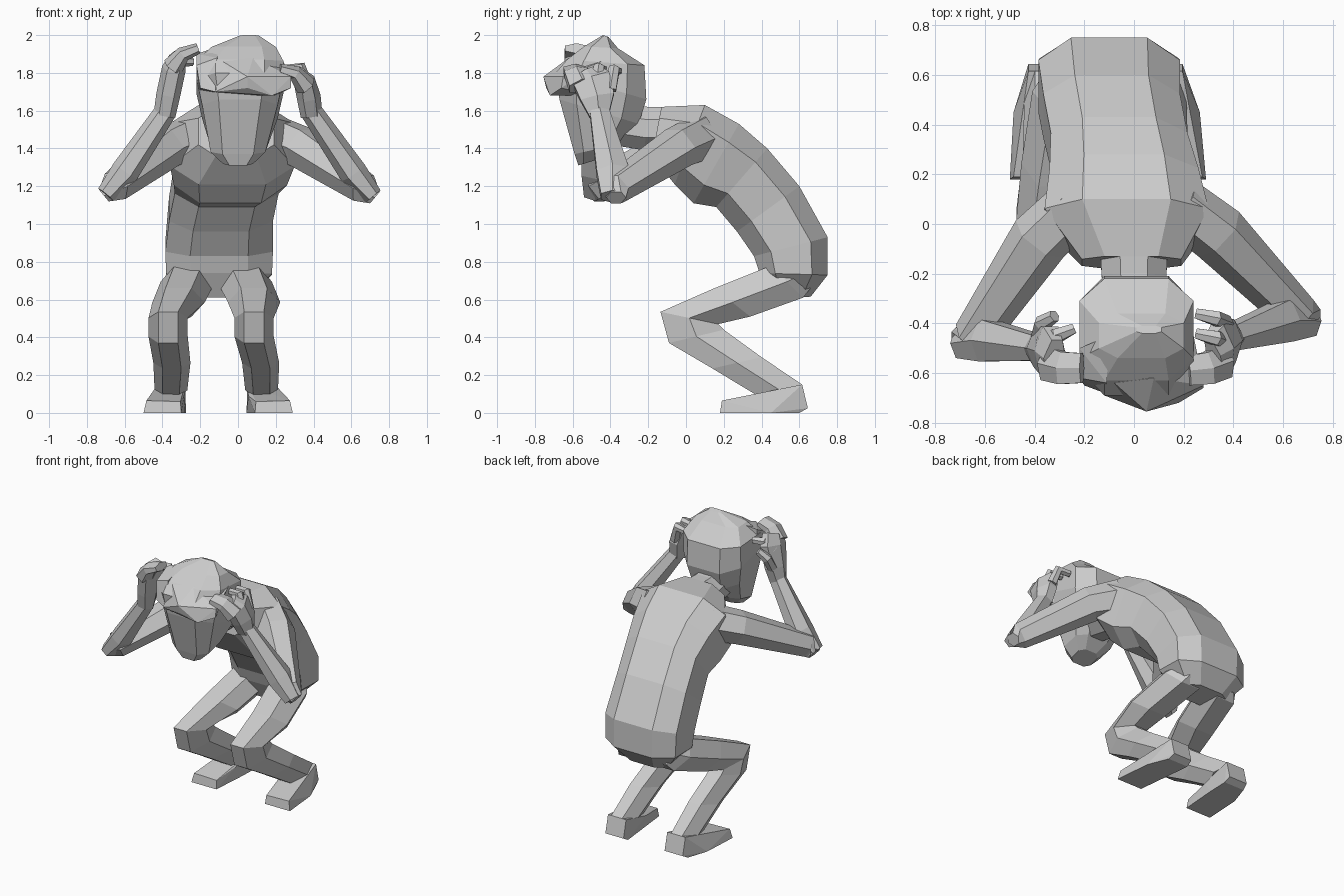
import bpy, bmesh, math
from mathutils import Vector as V


def finish(bm, name):
    bmesh.ops.recalc_face_normals(bm, faces=bm.faces)
    me = bpy.data.meshes.new(name)
    bm.to_mesh(me)
    bm.free()
    ob = bpy.data.objects.new(name, me)
    bpy.context.collection.objects.link(ob)
    return ob


def loft(name, rings, n=8, p=1.0):
    """Skin rings given as (centre, half axis u, half axis v); p < 1 is boxier."""
    bm = bmesh.new()
    k = 1 / math.cos(math.pi / n) ** p

    def soft(x):
        return k * math.copysign(abs(x) ** p, x) if abs(x) > 1e-6 else 0
    loops = []
    for c, u, v in rings:
        angs = [2 * math.pi * (i + .5) / n for i in range(n)]
        loops.append([bm.verts.new(c + u * soft(math.cos(a)) + v * soft(math.sin(a))) for a in angs])
    for a, b in zip(loops, loops[1:]):
        for i in range(n):
            j = (i + 1) % n
            bm.faces.new((a[i], a[j], b[j], b[i]))
    bm.faces.new(loops[0])
    bm.faces.new(loops[-1])
    return finish(bm, name)


def slices(name, rows, n=8, p=1.0):
    """Rows: front y, z, back y, z, half width, centre x."""
    rings = []
    for fy, fz, by, bz, w, cx in rows:
        f, b = V((cx, fy, fz)), V((cx, by, bz))
        rings.append(((f + b) / 2, (f - b) / 2, V((w, 0, 0))))
    return loft(name, rings, n, p)


def tube(name, pts, radii, ref=(0, 1, 0), n=6):
    """Tube along points; radii are (along ref, across ref)."""
    pts = [V(q) for q in pts]
    rings = []
    for i, q in enumerate(pts):
        t = (pts[min(i + 1, len(pts) - 1)] - pts[max(i - 1, 0)]).normalized()
        u = V(ref)
        u = (u - t * u.dot(t)).normalized()
        rings.append((q, u * radii[i][0], t.cross(u) * radii[i][1]))
    return loft(name, rings, n)


def hull(name, pts):
    bm = bmesh.new()
    for q in pts:
        bm.verts.new(q)
    res = bmesh.ops.convex_hull(bm, input=bm.verts)
    bmesh.ops.delete(bm, geom=[g for g in res["geom_interior"] if isinstance(g, bmesh.types.BMVert)])
    bmesh.ops.dissolve_limit(bm, angle_limit=.02, verts=bm.verts, edges=bm.edges)
    return finish(bm, name)


# Hunched torso from seat to neck base
slices("torso", [
    (.46, .61, .66, .615, .17, -.11),
    (.39, .74, .75, .73, .28, -.1),
    (.36, .83, .75, .93, .285, -.1),
    (.27, .96, .6, 1.2, .275, -.09),
    (.16, 1.09, .43, 1.4, .275, -.06),
    (.04, 1.11, .28, 1.53, .3, -.04),
    (-.06, 1.21, .1, 1.63, .33, -.03),
    (-.18, 1.36, -.13, 1.62, .2, -.01)], p=.7)

# Neck
slices("neck", [
    (-.06, 1.39, -.04, 1.62, .14, 0),
    (-.22, 1.39, -.2, 1.62, .13, 0),
    (-.4, 1.42, -.36, 1.64, .12, .01)])

# Bowed head
slices("head", [
    (-.57, 1.31, -.44, 1.35, .08, 0),
    (-.59, 1.37, -.37, 1.42, .145, 0),
    (-.67, 1.66, -.25, 1.53, .2, .01),
    (-.69, 1.8, -.21, 1.66, .23, .01),
    (-.63, 1.87, -.22, 1.84, .23, .01),
    (-.54, 1.94, -.36, 1.93, .17, .03),
    (-.44, 2.0, -.41, 1.99, .05, .06)], p=.65)

# Swept hair fringe
hull("fringe", [
    (.05, -.755, 1.78), (.05, -.74, 1.72), (.18, -.72, 1.68), (.28, -.66, 1.72),
    (.28, -.65, 1.78), (.24, -.45, 1.86), (-.12, -.69, 1.7), (-.08, -.64, 1.86),
    (.08, -.62, 1.88), (.2, -.5, 1.68), (-.1, -.5, 1.68)])
hull("hair_tuft", [
    (-.22, -.62, 1.84), (-.2, -.65, 1.72), (-.12, -.68, 1.7), (-.11, -.64, 1.88),
    (-.22, -.5, 1.9), (-.1, -.45, 1.94), (-.21, -.5, 1.7)])

# Legs and feet, splayed about the pelvis centre; d values differ slightly per side
PX = -.115
for side, s, knee, toe in (("left", -1, .255, 0), ("right", 1, .2, .02)):
    def x(d):
        return PX + s * d
    slices(side + "_leg", [
        (.56, .8, .66, .66, .1, x(.13)),
        (.45, .78, .62, .61, .125, x(.15)),
        (.15, .66, .34, .51, .12, x(.2)),
        (-.135, .535, .17, .47, .09, x(knee)),
        (-.09, .37, .2, .44, .09, x(knee)),
        (.14, .235, .4, .295, .085, x(.235)),
        (.38, .09, .615, .15, .075, x(.24))], 6)
    hull(side + "_foot", [(x(d + toe * f), y, z) for d, y, z, f in (
        (.185, .18, 0, 1), (.385, .18, 0, 1), (.19, .19, .06, 1), (.37, .19, .065, 1),
        (.16, .6, 0, 0), (.32, .6, 0, 0), (.17, .38, .09, 0), (.34, .38, .09, 0),
        (.165, .645, .025, 0), (.31, .645, .025, 0), (.165, .615, .15, 0), (.31, .615, .15, 0),
        (.37, .45, 0, .5), (.165, .45, 0, .5))])

# Arms: shoulder, deltoid, elbow and wrist of each side
ARMS = {
    "left": ((-.23, .08, 1.46), (-.38, -.06, 1.405), (-.65, -.46, 1.2), (-.38, -.5, 1.6)),
    "right": ((.18, .08, 1.46), (.34, -.04, 1.405), (.665, -.37, 1.19), (.385, -.46, 1.6))}
for side, (sh, mid, el, wr) in ARMS.items():
    s = -1 if side == "left" else 1
    e = V(el)
    tip = e + V((s * .06, 0, -.05))
    tube(side + "_upper_arm", [sh, mid, e, tip],
         [(.11, .1), (.1, .105), (.075, .075), (.04, .045)], (0, 0, 1))
    low = e + V((s * .05, -.02, -.045))
    tube(side + "_forearm", [low, e.lerp(V(wr), .2), wr],
         [(.06, .045), (.085, .065), (.05, .05)])

# Left hand gripping the head
tube("left_palm", [(-.39, -.5, 1.57), (-.37, -.5, 1.68), (-.34, -.51, 1.82), (-.32, -.54, 1.88)],
     [(.05, .05), (.08, .055), (.1, .055), (.08, .04)])
tube("left_fingers", [(-.345, -.56, 1.83), (-.29, -.58, 1.9), (-.21, -.58, 1.93)],
     [(.07, .05), (.065, .035), (.06, .025)])
tube("left_little_finger", [(-.37, -.48, 1.8), (-.31, -.45, 1.86), (-.24, -.42, 1.86)],
     [(.03, .03), (.028, .028), (.02, .02)])
tube("left_thumb", [(-.38, -.45, 1.69), (-.37, -.4, 1.77), (-.32, -.37, 1.82)],
     [(.035, .03), (.03, .03), (.022, .022)])

# Right hand gripping the head
tube("right_palm", [(.39, -.46, 1.57), (.375, -.47, 1.67), (.35, -.5, 1.76), (.32, -.53, 1.8)],
     [(.05, .05), (.09, .055), (.1, .05), (.08, .03)])
tube("right_fingers", [(.36, -.55, 1.73), (.3, -.58, 1.8), (.22, -.59, 1.82)],
     [(.07, .05), (.065, .035), (.06, .025)])
for i, (y, z) in enumerate(((-.46, 1.83), (-.38, 1.82))):
    tube("right_finger_%d" % (i + 1), [(.37, y - .02, 1.71), (.33, y, z), (.25, y + .02, z - .01)],
         [(.03, .03), (.028, .028), (.02, .02)])
